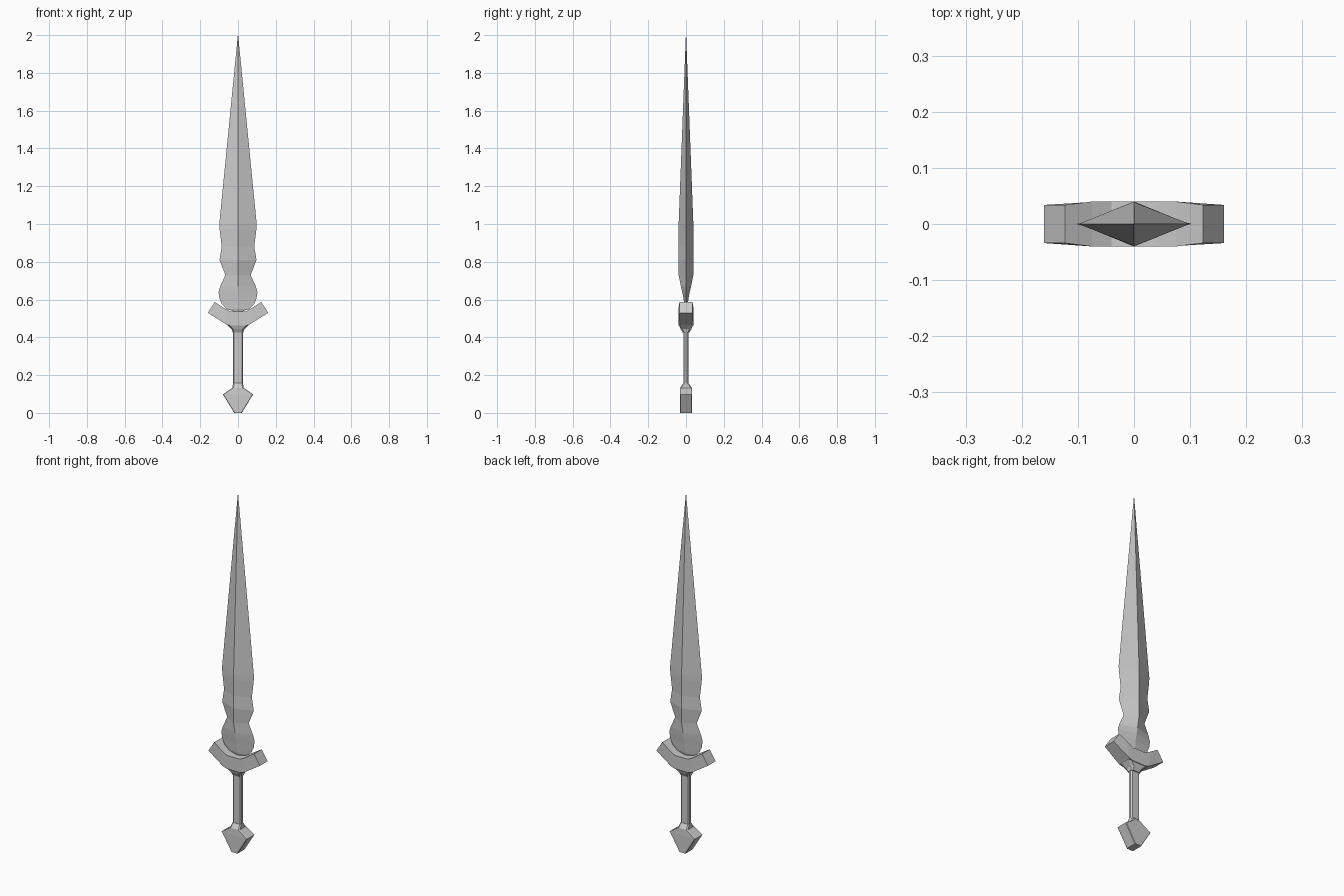
import bpy

if "Cube" in bpy.data.objects:
    bpy.data.objects.remove(bpy.data.objects["Cube"])


def loft(name, rings):
    """Skin a list of equal-length point rings and cap both ends."""
    n = len(rings[0])
    verts = [p for r in rings for p in r]
    faces = [(k * n + i, k * n + (i + 1) % n, (k + 1) * n + (i + 1) % n, (k + 1) * n + i)
             for k in range(len(rings) - 1) for i in range(n)]
    faces += [tuple(range(n))[::-1], tuple(range(len(verts) - n, len(verts)))]
    mesh = bpy.data.meshes.new(name)
    mesh.from_pydata(verts, [], faces)
    mesh.update()
    obj = bpy.data.objects.new(name, mesh)
    bpy.context.collection.objects.link(obj)
    return obj


def diamond(z, w, t):
    return [(w, 0, z), (0, t, z), (-w, 0, z), (0, -t, z)]


def chamfered(z, w, t, c):
    return [(w, -t + c, z), (w, t - c, z), (w - c, t, z), (-w + c, t, z),
            (-w, t - c, z), (-w, -t + c, z), (-w + c, -t, z), (w - c, -t, z)]


# Blade: diamond sections, rounded heel, waisted lower part, long taper
blade = [(0.538, 0.025, 0.008), (0.55, 0.06, 0.009), (0.575, 0.085, 0.01),
         (0.605, 0.098, 0.013), (0.64, 0.103, 0.02), (0.67, 0.094, 0.027),
         (0.73, 0.067, 0.039), (0.81, 0.098, 0.04), (0.88, 0.086, 0.04),
         (0.97, 0.097, 0.04), (1.0, 0.099, 0.039), (2.0, 0.0008, 0.0008)]
loft("blade", [diamond(*s) for s in blade])

# Guard: swept from one tip to the other (top x, top z, bottom x, bottom z, half depth)
half = [(0.123, 0.587, 0.16, 0.53, 0.034), (0.075, 0.556, 0.062, 0.468, 0.04),
        (0.04, 0.537, 0.04, 0.462, 0.04)]
stations = [(-a, b, -c, d, t) for a, b, c, d, t in half] + half[::-1]
loft("guard", [[(a, -t, b), (a, t, b), (c, t, d), (c, -t, d)]
               for a, b, c, d, t in stations])

# Collar under the guard
loft("guard_collar", [chamfered(0.425, 0.028, 0.018, 0.008),
                      chamfered(0.443, 0.034, 0.028, 0.01),
                      chamfered(0.472, 0.064, 0.0395, 0.01)])

# Grip: flat bar with chamfered edges
loft("grip", [chamfered(0.14, 0.027, 0.013, 0.007),
              chamfered(0.435, 0.027, 0.013, 0.007)])

# Pommel: arrowhead block with a tapered neck
pommel = [(0.0, 0.02, 0.033, 0.003), (0.098, 0.08, 0.033, 0.003),
          (0.133, 0.029, 0.031, 0.005), (0.157, 0.027, 0.014, 0.007)]
loft("pommel", [chamfered(*s) for s in pommel])
